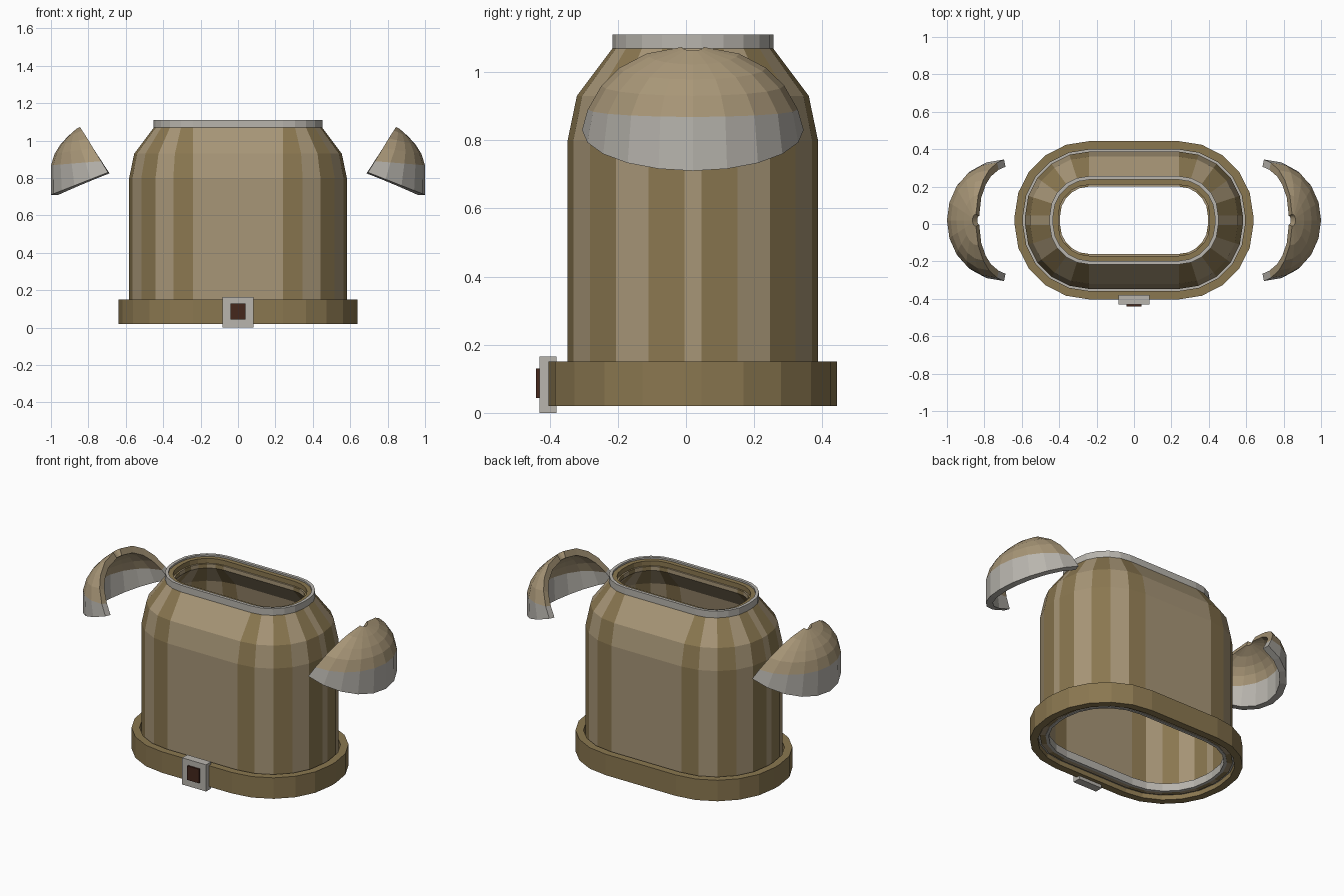
import bpy, bmesh, math

if "Cube" in bpy.data.objects:
    bpy.data.objects.remove(bpy.data.objects["Cube"])

CY = 0.02              # body centre in y
CORE = (0.24, 0.025)   # half size of the straight part of the rounded outline
SEGS = 5               # facets per rounded corner


def material(name, rgb):
    m = bpy.data.materials.new(name)
    m.diffuse_color = (*rgb, 1)
    m.use_nodes = True
    m.node_tree.nodes["Principled BSDF"].inputs["Base Color"].default_value = m.diffuse_color
    return m


TAN = material("tan", (0.39, 0.305, 0.185))
OLIVE = material("olive", (0.255, 0.185, 0.08))
GREY = material("grey", (0.48, 0.46, 0.42))
DARK = material("dark_red", (0.058, 0.02, 0.012))


def finish(name, bm, mats):
    mesh = bpy.data.meshes.new(name)
    bm.to_mesh(mesh)
    bm.free()
    for m in mats:
        mesh.materials.append(m)
    ob = bpy.data.objects.new(name, mesh)
    bpy.context.collection.objects.link(ob)
    return ob


def outline(r, z):
    """Rounded rectangle at height z with corner radius r."""
    pts = []
    for q, (sx, sy) in enumerate([(1, 1), (-1, 1), (-1, -1), (1, -1)]):
        for k in range(SEGS + 1):
            a = math.pi / 2 * (q + k / SEGS)
            pts.append((sx * CORE[0] + r * math.cos(a),
                        CY + sy * CORE[1] + r * math.sin(a), z))
    return pts


def band(name, profile, mats):
    """Sweep a closed (radius, z) profile round the outline."""
    bm = bmesh.new()
    rings = [[bm.verts.new(p) for p in outline(r, z)] for r, z in profile]
    n = len(rings[0])
    for i, a in enumerate(rings):
        b = rings[(i + 1) % len(rings)]
        for j in range(n):
            k = (j + 1) % n
            f = bm.faces.new((a[j], a[k], b[k], b[j]))
            f.material_index = j % len(mats)   # alternate stripes
    bmesh.ops.recalc_face_normals(bm, faces=bm.faces)
    return finish(name, bm, mats)


def box(name, lo, hi, mat):
    bm = bmesh.new()
    bmesh.ops.create_cube(bm, size=1)
    for v in bm.verts:
        v.co = [l + (c + 0.5) * (h - l) for c, l, h in zip(v.co, lo, hi)]
    return finish(name, bm, [mat])


# Striped torso shell, open at neck and waist
band("torso", [(0.342, 0.045), (0.342, 0.80), (0.315, 0.93), (0.21, 1.07),
               (0.155, 1.07), (0.155, 1.045), (0.275, 0.91), (0.30, 0.79),
               (0.30, 0.045)], [OLIVE, TAN])

# Neck collar with its inner lining, waist trims and belt
band("collar", [(0.211, 1.065), (0.211, 1.11), (0.192, 1.11), (0.192, 1.065)], [GREY])
band("collar_lining", [(0.192, 1.06), (0.192, 1.10), (0.165, 1.10), (0.165, 1.06)], [OLIVE])
band("waist_trim_outer", [(0.356, 0.05), (0.356, 0.09), (0.338, 0.09), (0.338, 0.05)], [GREY])
band("waist_trim_inner", [(0.31, 0.042), (0.31, 0.09), (0.292, 0.09), (0.292, 0.042)], [GREY])
band("belt", [(0.398, 0.02), (0.398, 0.15), (0.353, 0.15), (0.353, 0.02)], [OLIVE])

# Belt buckle
box("buckle", (-0.082, -0.43, 0.0), (0.082, -0.38, 0.165), GREY)
box("buckle_inset", (-0.04, -0.44, 0.043), (0.04, -0.42, 0.13), DARK)

# Shoulder pads: half dome rings as (inner x, z), (outer x, z), half width
PAD = [((0.695, 0.83), (1.0, 0.71), 0.325),
       ((0.732, 0.89), (1.0, 0.868), 0.308),
       ((0.775, 0.96), (0.98, 0.93), 0.268),
       ((0.806, 1.012), (0.95, 0.978), 0.215),
       ((0.833, 1.054), (0.91, 1.022), 0.135),
       ((0.845, 1.073), (0.864, 1.063), 0.032)]
bm = bmesh.new()
rings = []
for (px, pz), (qx, qz), w in PAD:
    ring = []
    for j in range(11):
        t = math.pi * j / 10
        s = math.sin(t)
        ring.append(bm.verts.new((px + (qx - px) * s, CY + w * math.cos(t),
                                  pz + (qz - pz) * s)))
    rings.append(ring)
for i in range(len(rings) - 1):
    a, b = rings[i], rings[i + 1]
    for j in range(10):
        f = bm.faces.new((a[j], b[j], b[j + 1], a[j + 1]))
        f.material_index = 0 if i == 0 else 1   # grey rim, tan cap
pads = finish("shoulder_pads", bm, [GREY, TAN])
mirror = pads.modifiers.new("mirror", 'MIRROR')
mirror.use_mirror_merge = False
solid = pads.modifiers.new("thickness", 'SOLIDIFY')
solid.thickness = 0.04
solid.offset = -1
